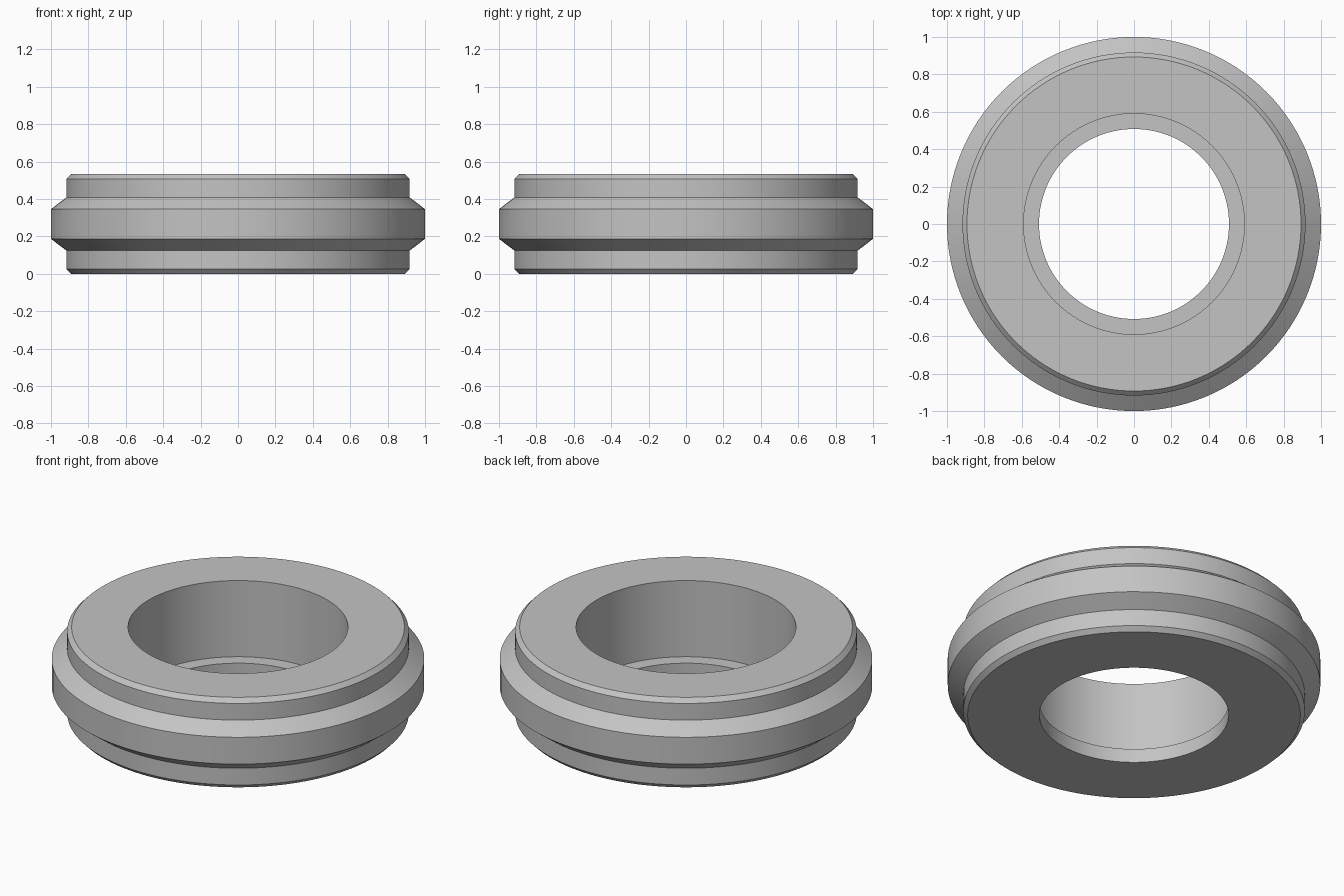
import bpy
import bmesh
import math

cube = bpy.data.objects.get("Cube")
if cube:
    bpy.data.objects.remove(cube, do_unlink=True)

SEGMENTS = 128
HEIGHT = 0.533

# Plain grey metal
grey = bpy.data.materials.new("grey_metal")
grey.use_nodes = True
colour = (0.55, 0.55, 0.55, 1)
grey.diffuse_color = colour
grey.node_tree.nodes["Principled BSDF"].inputs["Base Color"].default_value = colour

# Outer wall, lower half: chamfer, neck, sloped shoulder, wide band
lower = [(0.893, 0), (0.917, 0.025), (0.917, 0.124), (1, 0.187)]
upper = [(r, HEIGHT - z) for r, z in reversed(lower)]
# Bore: wide from the top, with a narrow lip at the bottom
bore = [(0.59, HEIGHT), (0.59, 0.082), (0.508, 0.082), (0.508, 0)]
profile = lower + upper + bore

# Revolve the closed profile about z
bm = bmesh.new()
verts = [bm.verts.new((r, 0, z)) for r, z in profile]
edges = [bm.edges.new((verts[i - 1], verts[i])) for i in range(len(verts))]
bmesh.ops.spin(bm, geom=verts + edges, cent=(0, 0, 0), axis=(0, 0, 1),
               angle=math.tau, steps=SEGMENTS, use_merge=True)
bmesh.ops.remove_doubles(bm, verts=bm.verts[:], dist=0.0001)
bmesh.ops.recalc_face_normals(bm, faces=bm.faces[:])
mesh = bpy.data.meshes.new("stepped_ring")
bm.to_mesh(mesh)
bm.free()
mesh.materials.append(grey)

ring = bpy.data.objects.new("stepped_ring", mesh)
bpy.context.collection.objects.link(ring)
bpy.context.view_layer.objects.active = ring
ring.select_set(True)
bpy.ops.object.shade_smooth_by_angle(angle=math.radians(25))
